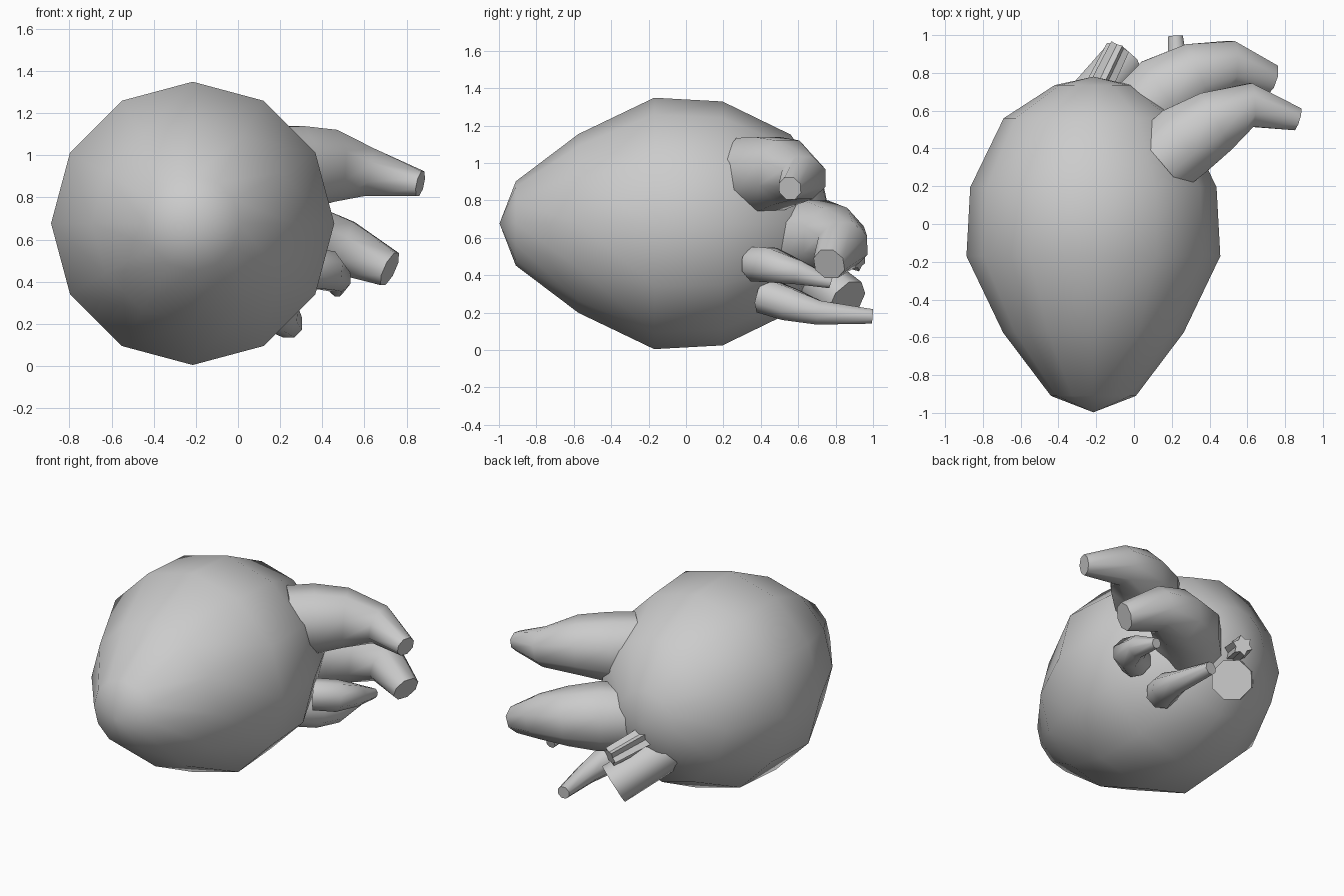
import bpy, bmesh, math
from mathutils import Vector

if "Cube" in bpy.data.objects:
    bpy.data.objects.remove(bpy.data.objects["Cube"])


def finish(name, bm, angle=40):
    bmesh.ops.recalc_face_normals(bm, faces=bm.faces)
    me = bpy.data.meshes.new(name)
    bm.to_mesh(me)
    bm.free()
    ob = bpy.data.objects.new(name, me)
    bpy.context.collection.objects.link(ob)
    bpy.ops.object.select_all(action='DESELECT')
    ob.select_set(True)
    bpy.context.view_layer.objects.active = ob
    if angle:
        bpy.ops.object.shade_smooth_by_angle(angle=math.radians(angle))
    return ob


def tube(name, path, sides=8, star=1.0, angle=50):
    """Tapered tube through (x, y, z, radius) points with flat ends."""
    bm = bmesh.new()
    pts = [Vector(p[:3]) for p in path]
    rings = []
    for i, p in enumerate(pts):
        t = (pts[min(i + 1, len(pts) - 1)] - pts[max(i - 1, 0)]).normalized()
        u = t.cross(Vector((0, 0, 1))).normalized()
        v = u.cross(t)
        ring = []
        for k in range(sides):
            a = 2 * math.pi * (k + 0.5) / sides
            r = path[i][3] * (star if k % 2 else 1)
            ring.append(bm.verts.new(p + u * r * math.cos(a) + v * r * math.sin(a)))
        rings.append(ring)
    for a, b in zip(rings, rings[1:]):
        for k in range(sides):
            n = (k + 1) % sides
            bm.faces.new((a[k], a[n], b[n], b[k]))
    bm.faces.new(rings[0])
    bm.faces.new(rings[-1])
    return finish(name, bm, angle)


# Twelve-sided egg-shaped body turned about the y axis
profile = [(-0.997, 0), (-0.91, 0.225), (-0.575, 0.478), (-0.17, 0.672),
           (0.195, 0.652), (0.56, 0.475), (0.735, 0.205), (0.78, 0)]
bm = bmesh.new()
vs = [bm.verts.new((-0.215, y, 0.677 + r)) for y, r in profile]
es = [bm.edges.new(e) for e in zip(vs, vs[1:])]
bmesh.ops.spin(bm, geom=vs + es, cent=(-0.215, 0, 0.677), axis=(0, 1, 0),
               angle=2 * math.pi, steps=12, use_merge=True)
bmesh.ops.remove_doubles(bm, verts=bm.verts, dist=0.001)
finish("body", bm, 60)

# Two thick curved arms
tube("upper_arm", [(0.14, 0.33, 0.94, 0.21), (0.27, 0.44, 0.94, 0.215),
                   (0.43, 0.54, 0.95, 0.185), (0.62, 0.63, 0.92, 0.125),
                   (0.865, 0.555, 0.865, 0.065)])
tube("middle_arm", [(0.02, 0.56, 0.58, 0.21), (0.16, 0.70, 0.60, 0.215),
                    (0.33, 0.79, 0.59, 0.185), (0.51, 0.84, 0.56, 0.14),
                    (0.72, 0.765, 0.46, 0.09)])

# Two thin lower arms
tube("lower_arm", [(0.30, 0.38, 0.46, 0.10), (0.42, 0.45, 0.455, 0.10),
                   (0.47, 0.60, 0.415, 0.07), (0.47, 0.775, 0.36, 0.033)])
tube("bottom_arm", [(0.13, 0.42, 0.29, 0.10), (0.20, 0.55, 0.245, 0.095),
                    (0.24, 0.71, 0.20, 0.07), (0.22, 0.995, 0.18, 0.042)])

# Straight stub and ribbed stub at the back
tube("back_stub", [(-0.29, 0.60, 0.46, 0.13), (-0.06, 0.86, 0.26, 0.13)])
tube("ribbed_stub", [(-0.21, 0.68, 0.57, 0.075), (-0.085, 0.935, 0.48, 0.065)],
     sides=12, star=0.65, angle=0)
